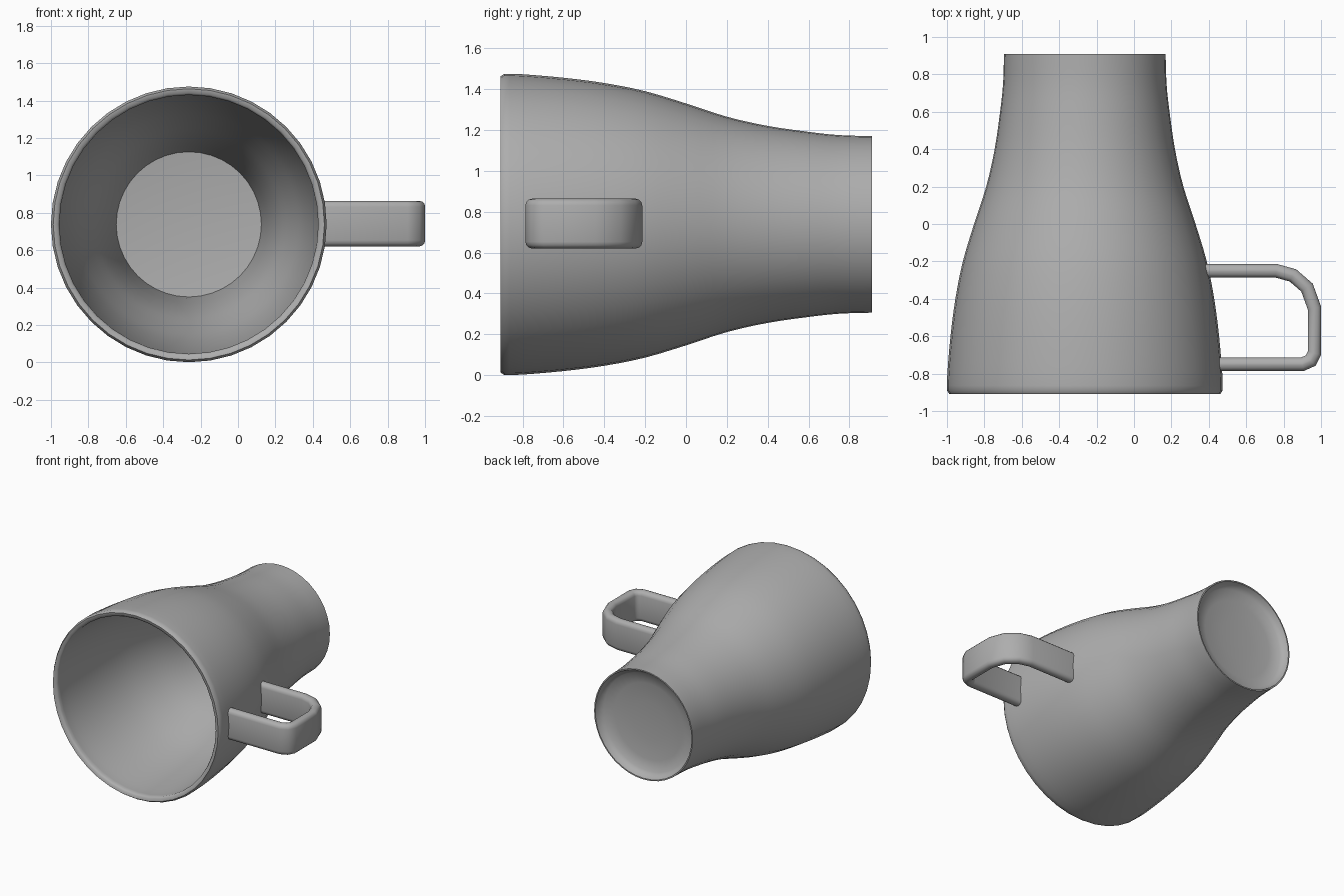
import bpy, bmesh, math
from mathutils import Vector

if "Cube" in bpy.data.objects:
    bpy.data.objects.remove(bpy.data.objects["Cube"])

CX, CZ = -0.263, 0.738      # axis of the cup, parallel to y
WALL = 0.045

grey = bpy.data.materials.new("dark_grey")
grey.diffuse_color = (0.42, 0.42, 0.42, 1)
grey.use_nodes = True
grey.node_tree.nodes["Principled BSDF"].inputs["Base Color"].default_value = grey.diffuse_color


def finish(name, bm, angle):
    bmesh.ops.remove_doubles(bm, verts=bm.verts[:], dist=0.0005)
    bmesh.ops.recalc_face_normals(bm, faces=bm.faces[:])
    mesh = bpy.data.meshes.new(name)
    bm.to_mesh(mesh)
    bm.free()
    mesh.materials.append(grey)
    ob = bpy.data.objects.new(name, mesh)
    bpy.context.collection.objects.link(ob)
    bpy.ops.object.select_all(action='DESELECT')
    ob.select_set(True)
    bpy.context.view_layer.objects.active = ob
    bpy.ops.object.shade_smooth_by_angle(angle=math.radians(angle))
    return ob


def smooth_curve(pts, steps=3):
    """Catmull-Rom curve through the points."""
    p = [Vector(q) for q in pts]
    p = [2 * p[0] - p[1]] + p + [2 * p[-1] - p[-2]]
    out = []
    for a, b, c, d in zip(p, p[1:], p[2:], p[3:]):
        for k in range(steps):
            t = k / steps
            out.append(0.5 * (2 * b + (c - a) * t + (2 * a - 5 * b + 4 * c - d) * t * t
                              + (3 * b - a - 3 * c + d) * t ** 3))
    return [tuple(v) for v in out + [p[-2]]]


# Cup body: (radius, y) of the outer wall from mouth to base
outer = smooth_curve([(0.737, -0.89), (0.735, -0.8), (0.718, -0.6), (0.692, -0.4),
                      (0.652, -0.2), (0.592, 0.0), (0.527, 0.2), (0.482, 0.4),
                      (0.453, 0.6), (0.437, 0.75), (0.432, 0.91)])
inner = [(r - WALL, y) for r, y in outer if y < 0.76]
rim = [(0.702, -0.905), (0.725, -0.908)]
# inner floor, inner wall, rounded rim, outer wall, hollow underside of the base
profile = ([(0, 0.805), (0.25, 0.80), (0.388, 0.785)] + inner[::-1] + rim + outer
           + [(0.422, 0.91), (0.412, 0.88), (0.385, 0.855), (0.30, 0.838),
              (0.15, 0.828), (0, 0.825)])

bm = bmesh.new()
pts = [bm.verts.new((CX + r, y, CZ)) for r, y in profile]
edges = [bm.edges.new(p) for p in zip(pts, pts[1:])]
bmesh.ops.spin(bm, geom=pts + edges, cent=(CX, 0, CZ), axis=(0, 1, 0),
               angle=math.tau, steps=40)
finish("cup_body", bm, 60)

# Handle: rounded strap swept along a path in the xy plane
path = [Vector((x, y, 0.742)) for x, y in
        [(0.375, -0.25), (0.76, -0.25), (0.85, -0.275), (0.925, -0.34),
         (0.965, -0.45), (0.965, -0.69), (0.945, -0.73), (0.90, -0.75),
         (0.435, -0.75)]]
half_t, half_w, rad = 0.036, 0.122, 0.033
section = []
for i, (sx, sz) in enumerate([(1, 1), (-1, 1), (-1, -1), (1, -1)]):
    for k in range(4):
        a = math.radians(90 * i + 30 * k)
        section.append((sx * (half_t - rad) + rad * math.cos(a),
                        sz * (half_w - rad) + rad * math.sin(a)))

bm = bmesh.new()
rings = []
for i, p in enumerate(path):
    d0 = (p - path[i - 1]).normalized() if i else (path[1] - p).normalized()
    d1 = (path[i + 1] - p).normalized() if i < len(path) - 1 else d0
    t = (d0 + d1).normalized()
    side = Vector((-t.y, t.x, 0)) / t.dot(d0)      # mitred sideways direction
    rings.append([bm.verts.new(p + side * u + Vector((0, 0, v)))
                  for u, v in section])
n = len(section)
for a, b in zip(rings, rings[1:]):
    for j in range(n):
        bm.faces.new((a[j], a[(j + 1) % n], b[(j + 1) % n], b[j]))
bm.faces.new(rings[0])
bm.faces.new(rings[-1])
finish("handle", bm, 60)
